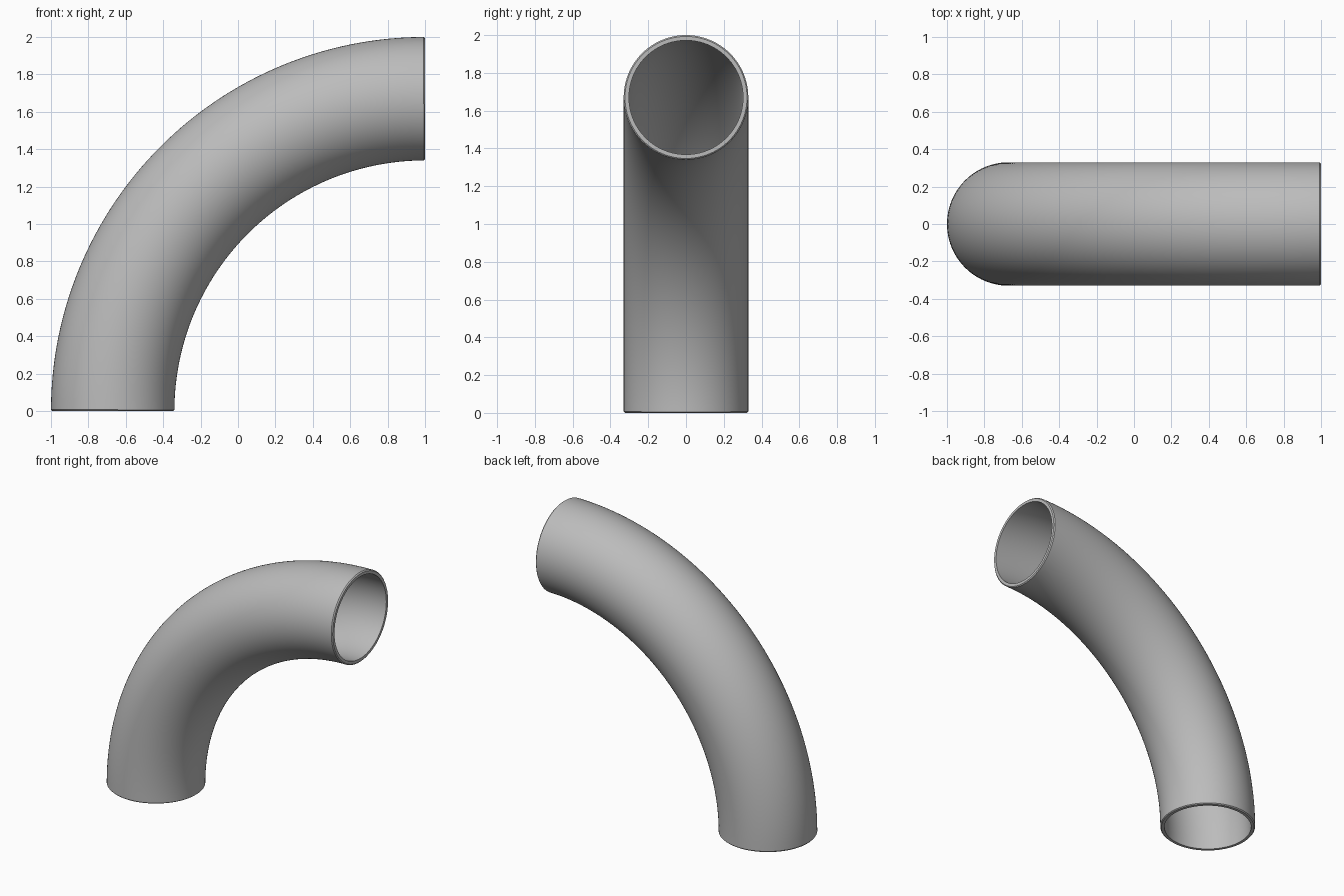
import bpy
import bmesh
from math import sin, cos, pi, radians
from mathutils import Vector

cube = bpy.data.objects.get("Cube")
if cube:
    bpy.data.objects.remove(cube, do_unlink=True)

OUTER, BORE, BEND = 0.33, 0.302, 1.67   # pipe radii and bend radius
BEVEL = 0.007                           # softened outer lip
SIDES, STEPS = 96, 64

grey = bpy.data.materials.new("grey_metal")
grey.use_nodes = True
colour = (0.5, 0.5, 0.5, 1)
grey.diffuse_color = colour
grey.node_tree.nodes["Principled BSDF"].inputs["Base Color"].default_value = colour


def add_ring(bm, angle, radius):
    """Circle of vertices across the bend at the given angle."""
    out = Vector((-cos(angle), 0, sin(angle)))
    centre = Vector((1, 0, 0)) + out * BEND
    side = Vector((0, 1, 0))
    turns = [2 * pi * i / SIDES for i in range(SIDES)]
    return [bm.verts.new(centre + radius * (cos(t) * out + sin(t) * side)) for t in turns]


# Stations run along the outer wall, round the lip, and back along the bore
lip = BEVEL / BEND
quarter = pi / 2
wall = [lip + (quarter - 2 * lip) * i / STEPS for i in range(STEPS + 1)]
bore = [quarter * (1 - i / STEPS) for i in range(STEPS + 1)]
stations = [(0, OUTER - BEVEL)]
stations += [(a, OUTER) for a in wall]
stations += [(quarter, OUTER - BEVEL)]
stations += [(a, BORE) for a in bore]

# Hollow pipe elbow
bm = bmesh.new()
rings = [add_ring(bm, a, r) for a, r in stations]
for here, there in zip(rings, rings[1:] + rings[:1]):
    for i in range(SIDES):
        j = (i + 1) % SIDES
        bm.faces.new((here[i], here[j], there[j], there[i]))
bmesh.ops.recalc_face_normals(bm, faces=bm.faces)
mesh = bpy.data.meshes.new("pipe_elbow")
bm.to_mesh(mesh)
bm.free()
mesh.materials.append(grey)

elbow = bpy.data.objects.new("pipe_elbow", mesh)
bpy.context.collection.objects.link(elbow)
bpy.ops.object.select_all(action="DESELECT")
elbow.select_set(True)
bpy.context.view_layer.objects.active = elbow
bpy.ops.object.shade_smooth_by_angle(angle=radians(30))
